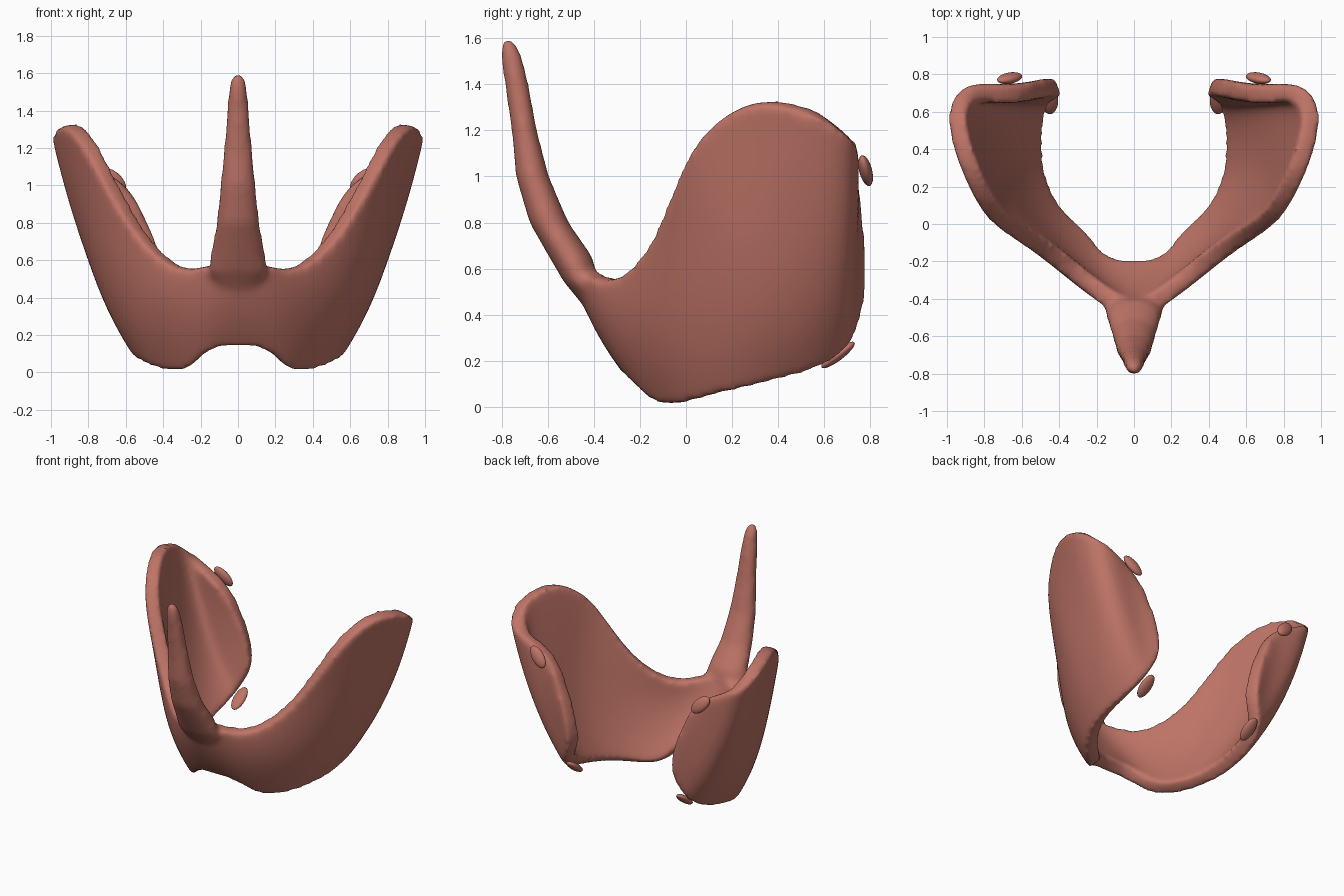
import bpy, bmesh, math
from mathutils import Vector

cube = bpy.data.objects.get("Cube")
if cube:
    bpy.data.objects.remove(cube, do_unlink=True)

mat = bpy.data.materials.new("terracotta pink")
mat.use_nodes = True
colour = (0.52, 0.175, 0.135, 1)
mat.diffuse_color = colour
mat.node_tree.nodes["Principled BSDF"].inputs["Base Color"].default_value = colour


def make_object(name, bm):
    bmesh.ops.recalc_face_normals(bm, faces=bm.faces)
    mesh = bpy.data.meshes.new(name)
    bm.to_mesh(mesh)
    bm.free()
    mesh.materials.append(mat)
    obj = bpy.data.objects.new(name, mesh)
    bpy.context.collection.objects.link(obj)
    return obj


def select_only(*objs):
    bpy.ops.object.select_all(action='DESELECT')
    for o in objs:
        o.select_set(True)
    bpy.context.view_layer.objects.active = objs[0]


def bridge(bm, rows, closed):
    for a, b in zip(rows, rows[1:]):
        n = len(a)
        for i in range(n if closed else n - 1):
            j = (i + 1) % n
            bm.faces.new((a[i], a[j], b[j], b[i]))


# Wing shell: bottom, middle and top of each rib, from the centre to the back flap
ribs = [
    ((0, -.23, .17), (0, -.365, .37), (0, -.48, .6)),
    ((.16, -.22, .16), (.16, -.34, .36), (.16, -.39, .57)),
    ((.25, -.09, 0), (.33, -.21, .3), (.31, -.26, .53)),
    ((.43, .05, .045), (.54, -.02, .38), (.52, -.1, .72)),
    ((.515, .25, .1), (.7, .2, .54), (.72, .01, 1.09)),
    ((.525, .36, .13), (.75, .33, .62), (.8, .13, 1.24)),
    ((.525, .46, .155), (.77, .45, .65), (.89, .31, 1.35)),
    ((.515, .56, .19), (.775, .59, .66), (.97, .57, 1.29)),
    ((.49, .66, .25), (.73, .7, .66), (.91, .72, 1.17)),
    ((.46, .69, .31), (.59, .69, .67), (.72, .69, 1.08)),
    ((.43, .71, .37), (.42, .74, .61), (.58, .695, .99)),
]
STEPS = 6


def rib_points(rib, side):
    b, m, t = (Vector((p[0] * side, p[1], p[2])) for p in rib)
    for i in range(STEPS + 1):
        u = i / STEPS
        yield (b * (1 - u) * (1 - 2 * u) + m * 4 * u * (1 - u)
               + t * u * (2 * u - 1))


bm = bmesh.new()
ordered = [(r, -1) for r in reversed(ribs[1:])] + [(r, 1) for r in ribs]
rows = [[bm.verts.new(p) for p in rib_points(r, s)] for r, s in ordered]
bridge(bm, rows, False)
shell = make_object("winged_shell", bm)
sub = shell.modifiers.new("smooth surface", 'SUBSURF')
sub.levels = sub.render_levels = 2
solid = shell.modifiers.new("wall", 'SOLIDIFY')
solid.thickness = 0.1
solid.offset = 0
select_only(shell)
bpy.ops.object.convert(target='MESH')

# Front horn: stacked oval rings given as z, y, half width, half depth
rings = [(.42, -.39, .1, .04), (.54, -.455, .16, .075), (.65, -.5, .145, .095),
         (.8, -.595, .116, .086), (1, -.667, .096, .073), (1.2, -.702, .077, .056),
         (1.4, -.735, .06, .053), (1.53, -.76, .05, .047), (1.6, -.775, .025, .025)]
bm = bmesh.new()
rows = []
for z, y, rx, ry in rings:
    angles = [math.tau * k / 20 for k in range(20)]
    rows.append([bm.verts.new((rx * math.cos(a), y + ry * math.sin(a), z)) for a in angles])
bridge(bm, rows, True)
bm.faces.new(rows[0])
bm.faces.new(rows[-1])
horn = make_object("front_horn", bm)

# Fuse horn and shell into one soft body
select_only(shell, horn)
bpy.ops.object.join()
remesh = shell.modifiers.new("fuse", 'REMESH')
remesh.mode = 'VOXEL'
remesh.voxel_size = 0.018
soft = shell.modifiers.new("soften", 'SMOOTH')
soft.factor = 0.5
soft.iterations = 14
bpy.ops.object.convert(target='MESH')
bpy.ops.object.shade_smooth()

# Small flat oval pads on the back edges: place, radii, tilt back, turn along the edge
pads = [("upper_pad", (.665, .78, 1.025), (.085, .028, .045), .25, -.8),
        ("lower_pad", (.45, .66, .225), (.045, .024, .09), -.92, 0)]
for name, place, radii, tilt, turn in pads:
    for side, label in ((1, "left"), (-1, "right")):
        bpy.ops.mesh.primitive_uv_sphere_add(
            segments=24, ring_count=12, radius=1,
            location=(place[0] * side, place[1], place[2]))
        pad = bpy.context.object
        pad.name = f"{label}_{name}"
        pad.rotation_mode = 'YXZ'
        pad.rotation_euler = (tilt, turn * side, 0)
        pad.scale = radii
        pad.data.materials.append(mat)
        bpy.ops.object.shade_smooth()
